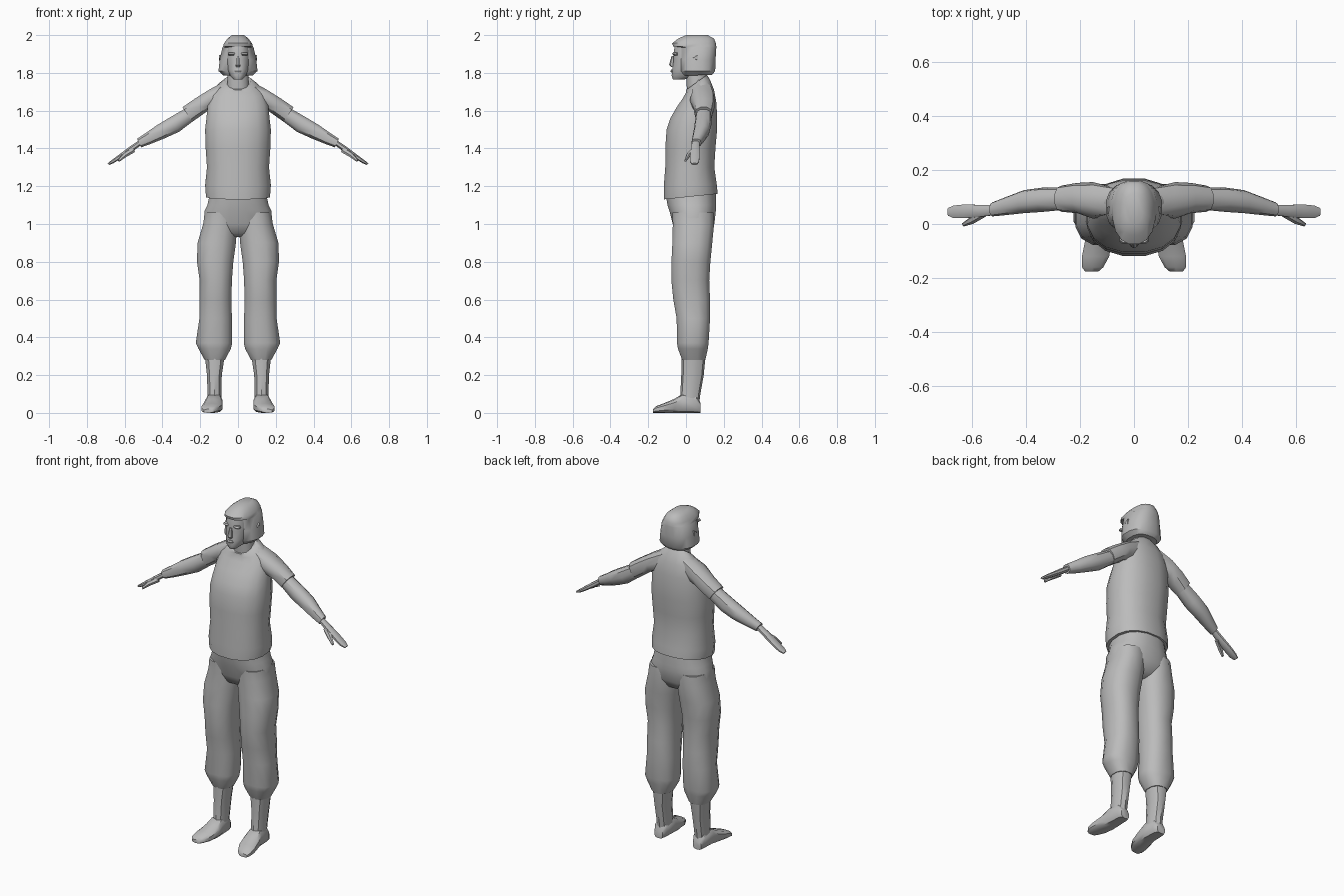
import bpy, bmesh, math
from mathutils import Vector as V

grey = bpy.data.materials.new("plain grey")
grey.diffuse_color = (0.5, 0.5, 0.5, 1)


def ring(c, u, v, n, p):
    """Rounded cross-section: centre, two half axes, sides, roundness power."""
    pts = []
    for i in range(n):
        a = 2 * math.pi * (i + 0.5) / n
        ca, sa = math.cos(a), math.sin(a)
        pts.append(V(c) + V(u) * math.copysign(abs(ca) ** (2 / p), ca)
                   + V(v) * math.copysign(abs(sa) ** (2 / p), sa))
    return pts


def loft(name, rings, mirror=False, angle=40):
    bm = bmesh.new()
    loops = [[bm.verts.new(q) for q in r] for r in rings]
    for a, b in zip(loops, loops[1:]):
        for i in range(len(a)):
            j = (i + 1) % len(a)
            bm.faces.new((a[i], a[j], b[j], b[i]))
    bm.faces.new(loops[0])
    bm.faces.new(loops[-1])
    bmesh.ops.recalc_face_normals(bm, faces=bm.faces)
    me = bpy.data.meshes.new(name)
    bm.to_mesh(me)
    bm.free()
    me.materials.append(grey)
    ob = bpy.data.objects.new(name, me)
    bpy.context.collection.objects.link(ob)
    bpy.ops.object.select_all(action='DESELECT')
    ob.select_set(True)
    bpy.context.view_layer.objects.active = ob
    bpy.ops.object.shade_smooth_by_angle(angle=math.radians(angle))
    if mirror:
        ob.modifiers.new("mirror", 'MIRROR').use_mirror_merge = False
    return ob


def upright(zf, zb, x0, x1, y0, y1, n=16, p=2.3):
    """Level section, optionally tilted from front height to back height."""
    return ring(((x0 + x1) / 2, (y0 + y1) / 2, (zf + zb) / 2),
                ((x1 - x0) / 2, 0, 0), (0, (y1 - y0) / 2, (zb - zf) / 2), n, p)


def body(name, rows, n=16, p=2.3):
    return loft(name, [upright(zf, zb, -w, w, y0, y1, n, p) for zf, zb, w, y0, y1 in rows])


def limb(name, rows, n=10, p=2.3):
    """Sideways limb: top point, bottom point (x, z) and depth range."""
    return loft(name, [ring(((xt + xb) / 2, (y0 + y1) / 2, (zt + zb) / 2),
                            ((xt - xb) / 2, 0, (zt - zb) / 2), (0, (y1 - y0) / 2, 0), n, p)
                       for xt, zt, xb, zb, y0, y1 in rows], True)


# Shirt body with sloping collar
body("shirt", [
    (1.13, 1.16, .172, -.12, .17), (1.2, 1.21, .177, -.12, .165),
    (1.3, 1.3, .167, -.112, .152), (1.4, 1.4, .174, -.112, .158),
    (1.5, 1.5, .177, -.105, .167), (1.56, 1.56, .17, -.085, .167),
    (1.62, 1.64, .163, -.05, .163), (1.67, 1.71, .145, -.015, .15),
    (1.695, 1.765, .11, -.002, .128), (1.71, 1.79, .075, .0, .112)])

# Sleeves, arms, hands, thumbs
limb("sleeve", [
    (.06, 1.765, .12, 1.60, .03, .14), (.15, 1.715, .155, 1.60, .02, .155),
    (.23, 1.665, .19, 1.575, .04, .152), (.295, 1.62, .24, 1.54, .045, .142)])
limb("arm", [
    (.25, 1.63, .215, 1.56, .055, .135), (.36, 1.567, .31, 1.487, .045, .135),
    (.43, 1.525, .385, 1.453, .04, .125), (.49, 1.482, .455, 1.425, .033, .1),
    (.535, 1.452, .512, 1.405, .028, .08)])
limb("hand", [
    (.52, 1.447, .507, 1.42, .032, .072), (.575, 1.41, .56, 1.382, .025, .072),
    (.63, 1.368, .618, 1.346, .02, .074), (.67, 1.338, .66, 1.321, .02, .07),
    (.69, 1.322, .683, 1.312, .03, .06)], 8)
loft("thumb", [ring(c, (r * .5, 0, r), (r * .5, r, 0), 6, 2) for c, r in
               (((.555, .04, 1.392), .013), ((.6, .013, 1.365), .012),
                ((.632, -.003, 1.335), .006))], True)

# Trousers: hips, then each leg with a flared hem
body("trouser_hips", [
    (1.16, 1.17, .15, -.11, .16), (1.1, 1.1, .165, -.1, .162),
    (1.07, 1.07, .18, -.09, .16), (1.0, 1.0, .185, -.072, .152),
    (.95, .95, .13, -.05, .12), (.93, .93, .05, -.01, .08)])
loft("trouser_leg", [upright(z, z, *r, 12, 2.4) for z, *r in (
    (1.06, .01, .178, -.075, .15), (1.0, .002, .187, -.073, .152),
    (.9, .008, .217, -.075, .142), (.8, .022, .22, -.08, .132),
    (.7, .03, .205, -.08, .126), (.6, .032, .206, -.07, .13),
    (.5, .03, .207, -.052, .13), (.37, .028, .226, -.05, .122),
    (.34, .035, .212, -.045, .118), (.28, .068, .178, -.022, .104))], True)
loft("lower_leg", [upright(z, z, *r, 10, 2.2) for z, *r in (
    (.32, .065, .18, -.022, .105), (.2, .084, .166, -.025, .094),
    (.1, .086, .163, -.03, .076), (.05, .088, .163, -.035, .07))], True)

# Shoes, running heel to toe
loft("shoe", [ring(((x0 + x1) / 2, y, h / 2), ((x1 - x0) / 2, 0, 0), (0, 0, h / 2), 10, 3)
              for y, x0, x1, h in (
    (.078, .1, .155, .05), (.055, .087, .167, .09), (-.02, .082, .172, .1),
    (-.06, .08, .182, .075), (-.12, .09, .194, .05),
    (-.16, .112, .194, .035), (-.175, .13, .182, .02))], True)

# Neck and face
body("neck", [
    (1.66, 1.7, .065, .01, .11), (1.73, 1.78, .058, .002, .112),
    (1.85, 1.85, .055, 0, .11)], 12)
body("face", [
    (1.765, 1.765, .022, -.07, -.01), (1.785, 1.78, .042, -.078, .04),
    (1.82, 1.82, .057, -.074, .08), (1.87, 1.87, .064, -.068, .1),
    (1.9, 1.9, .066, -.07, .12), (1.95, 1.95, .062, -.06, .12)], 12)
body("nose", [
    (1.832, 1.832, .012, -.08, -.06), (1.842, 1.842, .014, -.09, -.06),
    (1.89, 1.89, .007, -.076, -.06)], 6)
body("lips", [
    (1.802, 1.802, .016, -.08, -.06), (1.81, 1.81, .02, -.083, -.06),
    (1.818, 1.818, .014, -.079, -.06)], 8)
loft("brow", [upright(z, z, .012, w, y, -.04, 8) for z, w, y in
              ((1.893, .05, -.066), (1.9, .055, -.075), (1.908, .05, -.07))], True)

# Bobbed hair with overhanging fringe
body("hair", [
    (1.785, 1.79, .08, -.015, .14), (1.81, 1.81, .105, -.035, .156),
    (1.87, 1.87, .098, -.037, .158), (1.935, 1.935, .084, -.037, .162),
    (1.941, 1.941, .08, -.07, .162), (1.957, 1.957, .075, -.075, .16),
    (1.982, 1.982, .056, -.042, .15), (2.0, 2.0, .032, .0, .115)], 16, 2.5)

# Small raised tufts on the sides and crown
loft("side_tuft", [ring((x, .055, 1.88), (0, r, 0), (0, 0, r), 3, 2)
                   for x, r in ((.08, .022), (.1, .016))], True, 20)
loft("crown_tuft", [ring((0, .08, z), (r, 0, 0), (0, r, 0), 3, 2)
                    for z, r in ((1.985, .02), (2.0, .015))], False, 20)
